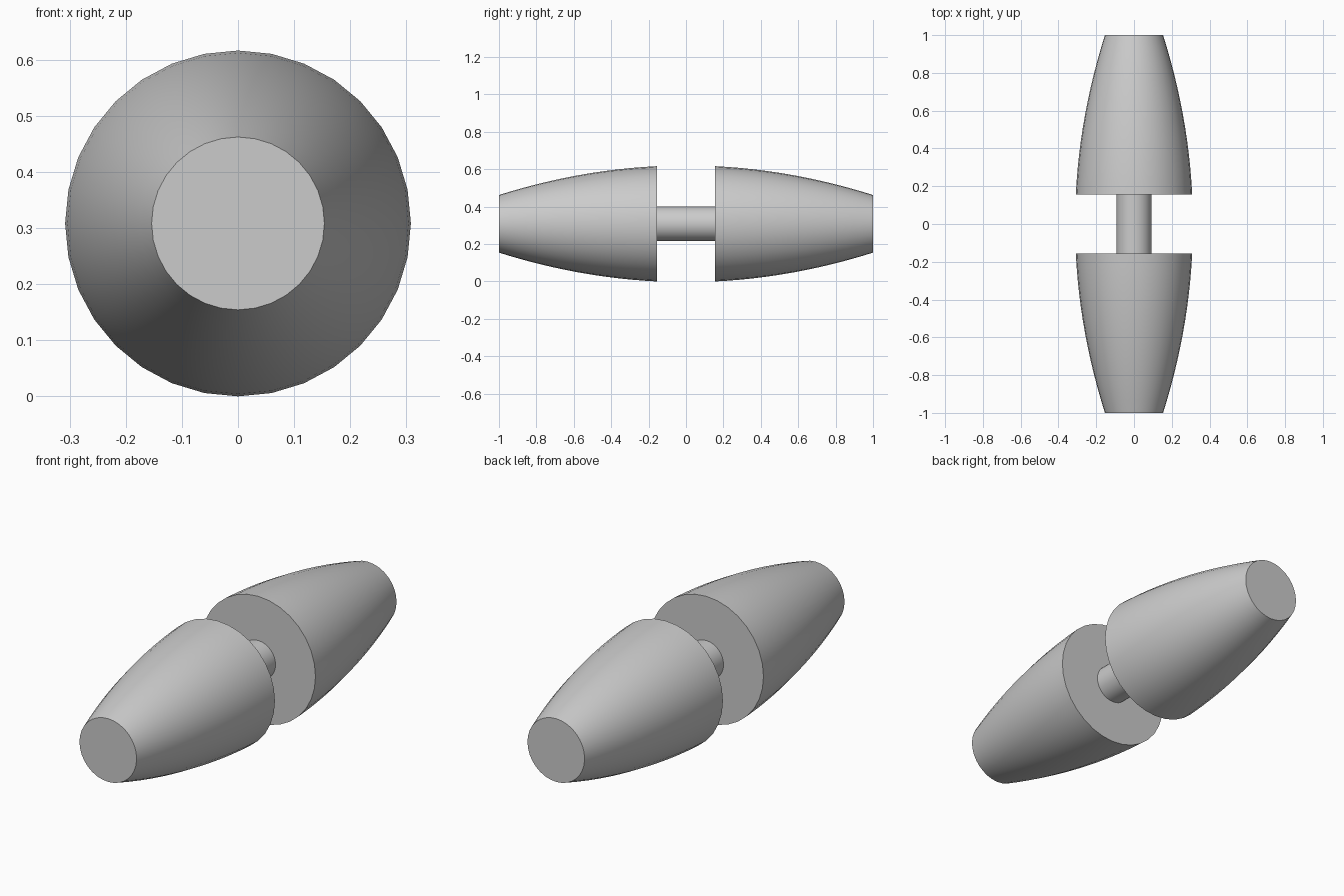
import bpy, math

cube = bpy.data.objects.get("Cube")
if cube:
    bpy.data.objects.remove(cube, do_unlink=True)

SIDES = 32
RADIUS = 0.308     # widest radius, also the axis height
GAP = 0.156        # half the distance between the two bodies
STEPS = 12

grey = bpy.data.materials.new("plain_grey")
grey.use_nodes = True
grey.diffuse_color = (0.6, 0.6, 0.6, 1)
grey.node_tree.nodes["Principled BSDF"].inputs["Base Color"].default_value = (0.6, 0.6, 0.6, 1)


def lathe(name, profile):
    """Closed solid turned around the y axis from (y, radius) points."""
    verts, faces = [], []
    for y, r in profile:
        for i in range(SIDES):
            a = 2 * math.pi * i / SIDES
            verts.append((r * math.sin(a), y, RADIUS + r * math.cos(a)))
    for k in range(len(profile) - 1):
        for i in range(SIDES):
            j = (i + 1) % SIDES
            a, b = k * SIDES, (k + 1) * SIDES
            faces.append((a + i, a + j, b + j, b + i))
    last = (len(profile) - 1) * SIDES
    faces.append(tuple(reversed(range(SIDES))))
    faces.append(tuple(range(last, last + SIDES)))
    mesh = bpy.data.meshes.new(name)
    mesh.from_pydata(verts, [], faces)
    mesh.materials.append(grey)
    obj = bpy.data.objects.new(name, mesh)
    bpy.context.collection.objects.link(obj)
    bpy.ops.object.select_all(action="DESELECT")
    obj.select_set(True)
    bpy.context.view_layer.objects.active = obj
    bpy.ops.object.shade_smooth_by_angle(angle=math.radians(30))
    return obj


# Tapered bodies, curved from the wide inner face to the narrow tip
ys = [GAP + (1 - GAP) * i / STEPS for i in range(STEPS + 1)]
taper = [(y, 0.312 - 0.158 * y * y) for y in ys]
lathe("back_body", taper)
lathe("front_body", [(-y, r) for y, r in reversed(taper)])

# Thin rod joining the bodies
lathe("connecting_rod", [(-GAP, 0.093), (GAP, 0.093)])
